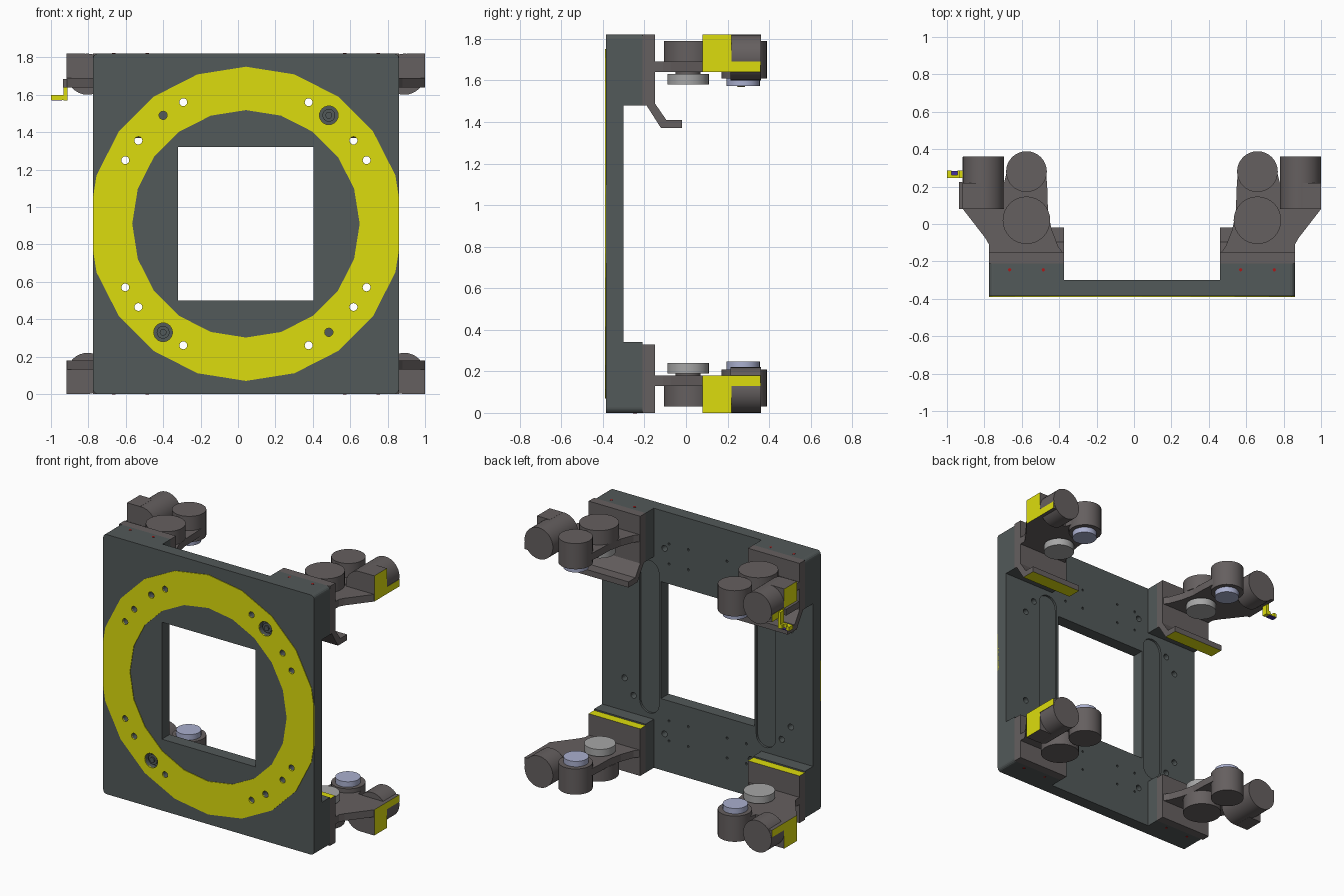
import bpy, bmesh
from math import sin, cos, pi, radians

if "Cube" in bpy.data.objects:
    bpy.data.objects.remove(bpy.data.objects["Cube"])

CX, CZ = 0.0425, 0.91           # symmetry centre of the frame


def material(name, r, g, b):
    m = bpy.data.materials.new(name)
    m.diffuse_color = (r, g, b, 1)
    m.use_nodes = True
    m.node_tree.nodes["Principled BSDF"].inputs["Base Color"].default_value = m.diffuse_color
    return m


STEEL = material("dark_steel", 0.085, 0.1, 0.1)
BROWN = material("brown_grey", 0.13, 0.115, 0.115)
YELLOW = material("yellow", 0.72, 0.72, 0.004)
SILVER = material("silver", 0.38, 0.38, 0.38)
BLUE = material("pale_blue", 0.4, 0.43, 0.62)
RED = material("red", 0.4, 0.01, 0.01)
PURPLE = material("purple", 0.06, 0.03, 0.35)


def circle(a, b, r, n=32, start=0.0, end=2 * pi):
    full = abs(end - start - 2 * pi) < 1e-6
    return [(a + r * cos(start + (end - start) * i / (n if full else n - 1)),
             b + r * sin(start + (end - start) * i / (n if full else n - 1))) for i in range(n)]


def rect(a0, a1, b0, b1):
    return [(a0, b0), (a1, b0), (a1, b1), (a0, b1)]


def to_xyz(axis, a, b, h):
    return {'x': (h, a, b), 'y': (a, h, b), 'z': (a, b, h)}[axis]


def prism(bm, axis, pts, lo, hi):
    """Extrude a profile along an axis."""
    bot = [bm.verts.new(to_xyz(axis, a, b, lo)) for a, b in pts]
    top = [bm.verts.new(to_xyz(axis, a, b, hi)) for a, b in pts]
    bm.faces.new(bot)
    bm.faces.new(top)
    for i in range(len(pts)):
        j = (i + 1) % len(pts)
        bm.faces.new((bot[i], bot[j], top[j], top[i]))


def make(name, mat, solids, sx=1, sz=1, smooth=False, yellow=None):
    """Object from (axis, profile, lo, hi) solids, mirrored about the centre;
    yellow(face centre, face normal) picks painted faces before mirroring."""
    bm = bmesh.new()
    for s in solids:
        prism(bm, *s)
    bmesh.ops.recalc_face_normals(bm, faces=bm.faces)
    if yellow:
        for f in bm.faces:
            f.material_index = int(yellow(f.calc_center_median(), f.normal))
    for v in bm.verts:
        v.co.x = CX + sx * (v.co.x - CX)
        v.co.z = CZ + sz * (v.co.z - CZ)
    bmesh.ops.recalc_face_normals(bm, faces=bm.faces)
    me = bpy.data.meshes.new(name)
    bm.to_mesh(me)
    bm.free()
    me.materials.append(mat)
    if yellow:
        me.materials.append(YELLOW)
    ob = bpy.data.objects.new(name, me)
    bpy.context.collection.objects.link(ob)
    if smooth:
        bpy.ops.object.select_all(action='DESELECT')
        ob.select_set(True)
        bpy.context.view_layer.objects.active = ob
        bpy.ops.object.shade_smooth_by_angle(angle=radians(35))
    return ob


def boolean(ob, cutter, op='DIFFERENCE'):
    m = ob.modifiers.new("cut", 'BOOLEAN')
    m.operation, m.object, m.solver = op, cutter, 'EXACT'
    bpy.context.view_layer.objects.active = ob
    bpy.ops.object.modifier_apply(modifier=m.name)


# Cutters: window, mounting holes, bores and the shallow rear slots
X0, X1 = -0.775, 0.86
holes = [('y', rect(-0.32, 0.405, 0.5, 1.32), -0.5, -0.2)]
for s in (1, -1):
    for t in (1, -1):
        for u, v in ((0.335, 0.65), (0.575, 0.445), (0.645, 0.34)):
            holes.append(('y', circle(CX + s * u, CZ + t * v, 0.021, 16), -0.5, -0.25))
        bore = 0.05 if s == t else 0.022
        holes.append(('y', circle(CX + s * 0.443, CZ + t * 0.58, bore, 24), -0.5, -0.345))
    sc = CX + s * 0.452
    holes.append(('y', circle(sc, 1.37, 0.075, 12, 0, pi) +
                  circle(sc, 0.45, 0.075, 12, pi, 2 * pi), -0.315, -0.2))
    for u in (0.15, 0.3):
        for z in (0.22, 0.36, 1.46, 1.6):
            holes.append(('y', circle(CX + s * u, z, 0.008, 8), -0.32, -0.2))
cutter = make("hole_cutter", STEEL, holes)
cutter.hide_render = True

# Frame plate with rounded corners
R = 0.025
plate_profile = (circle(X1 - R, 1.82 - R, R, 5, 0, pi / 2) + circle(X0 + R, 1.82 - R, R, 5, pi / 2, pi) +
                 circle(X0 + R, R, R, 5, pi, 1.5 * pi) + circle(X1 - R, R, R, 5, 1.5 * pi, 2 * pi))
plate = make("frame_plate", STEEL, [('y', plate_profile, -0.386, -0.30)])
boolean(plate, cutter)

# Painted ring on the front, trimmed at the plate sides
ring = make("front_ring", YELLOW, [('y', circle(CX, CZ, 0.84, 20, pi / 2, 2.5 * pi), -0.39, -0.38)])
core = make("ring_core", YELLOW, [('y', circle(CX, CZ, 0.608, 20, pi / 2, 2.5 * pi), -0.5, -0.3)])
trim = make("ring_trim", YELLOW, [('y', rect(X0, X1, -0.1, 2), -0.5, -0.3)])
boolean(ring, trim, 'INTERSECT')
boolean(ring, core)
boolean(ring, cutter)
for c in (cutter, core, trim):
    bpy.data.objects.remove(c)

# Locating pins inside the two large bores
for s in (1, -1):
    make("locating_pin", STEEL, [('y', circle(CX + s * 0.443, CZ + s * 0.58, 0.034, 24), -0.35, -0.372),
                                 ('y', circle(CX + s * 0.443, CZ + s * 0.58, 0.018, 16), -0.371, -0.382)])

# Arm outline seen from above (upper right corner)
arm_outline = ([(0.86, -0.16), (0.86, -0.11), (0.88, -0.075), (1.0, 0.08), (1.0, 0.22), (0.78, 0.22)] +
               circle(0.66, 0.28, 0.105, 9, 0, pi) +
               [(0.548, 0.18), (0.545, 0.06), (0.525, -0.03), (0.49, -0.12), (0.46, -0.16)])
half_housing = [(1.0, 1.64)] + circle(0.89, 1.71, 0.11, 17, 0, pi) + [(0.78, 1.64)]


def corner(sx, sz):
    place = ("upper" if sz > 0 else "lower") + ("_right" if sx > 0 else "_left")
    k = dict(sx=sx, sz=sz)

    def part(name, mat, solids, **kw):
        return make(place + "_" + name, mat, solids, **k, **kw)

    # Spacer block, bracket plate and arm
    block = [(0.46, 1.48), (0.86, 1.48)] + circle(X1 - R, 1.82 - R, R, 5, 0, pi / 2) + [(0.46, 1.82)]
    part("spacer_block", STEEL, [('y', block, -0.30, -0.21)])
    if sz > 0:
        # bracket with a bent lip, painted underneath
        prof = [(-0.21, 1.82), (-0.21, 1.48), (-0.18, 1.48), (-0.125, 1.37), (-0.02, 1.37),
                (-0.02, 1.41), (-0.095, 1.41), (-0.15, 1.49), (-0.15, 1.82)]
        prof[2:4] = [(-0.19, 1.48), (-0.12, 1.37)]
        part("bracket", BROWN, [('x', prof, 0.46, 0.86)],
             yellow=lambda c, n: n.z < -0.9 and c.z < 1.4)
    else:
        part("bracket", BROWN, [('x', rect(-0.21, -0.15, 1.49, 1.82), 0.46, 0.86)],
             yellow=lambda c, n: n.z < -0.9)
    part("arm", BROWN, [('z', arm_outline, 1.64, 1.69)])

    # Upright drums and the rollers on the opposite side of the arm
    part("large_drum", BROWN, [('z', circle(0.66, 0.02, 0.127), 1.69, 1.79)], smooth=True)
    part("small_drum", BROWN, [('z', circle(0.66, 0.28, 0.109), 1.61, 1.79)], smooth=True)
    part("large_roller", SILVER, [('z', circle(0.66, 0.01, 0.1), 1.58, 1.63)], smooth=True)
    part("roller_hub", BROWN, [('z', circle(0.66, 0.01, 0.06, 24), 1.62, 1.645)], smooth=True)
    part("small_roller", BLUE, [('z', circle(0.66, 0.275, 0.08), 1.572, 1.612)], smooth=True)

    # Horizontal drum in its housing, outer face painted
    part("side_drum", BROWN, [('y', circle(0.89, 1.71, 0.11), 0.215, 0.36)], smooth=True)
    part("drum_housing", BROWN, [('y', half_housing, 0.08, 0.216)], smooth=True)
    part("housing_box", BROWN, [('x', [(0.08, 1.64), (0.358, 1.64), (0.358, 1.69), (0.22, 1.69),
                                       (0.22, 1.82), (0.08, 1.82)], 0.9, 1.001)],
         yellow=lambda c, n: n.x > 0.9)

    # Red screws on the outer edge of the spacer block
    part("screws", RED, [('z', circle(x, -0.245, 0.009, 8), 1.81, 1.822) for x in (0.57, 0.75)])


for sx in (1, -1):
    for sz in (1, -1):
        corner(sx, sz)

# Sensor clip on the upper left arm
make("clip_mount", BROWN, [('x', rect(0.08, 0.225, 1.64, 1.685), -0.935, -0.91)])
make("clip_stem", YELLOW, [('x', rect(0.245, 0.285, 1.57, 1.685), -0.932, -0.912)])
make("clip_fork", YELLOW, [('z', [(-0.915, 0.245), (-0.915, 0.285), (-0.945, 0.285), (-0.945, 0.262),
                                  (-0.975, 0.262), (-0.975, 0.285), (-1.0, 0.285), (-1.0, 0.245)],
                            1.573, 1.6)])
make("clip_sensor", PURPLE, [('z', rect(-0.998, -0.94, 0.247, 0.283), 1.568, 1.574)])
